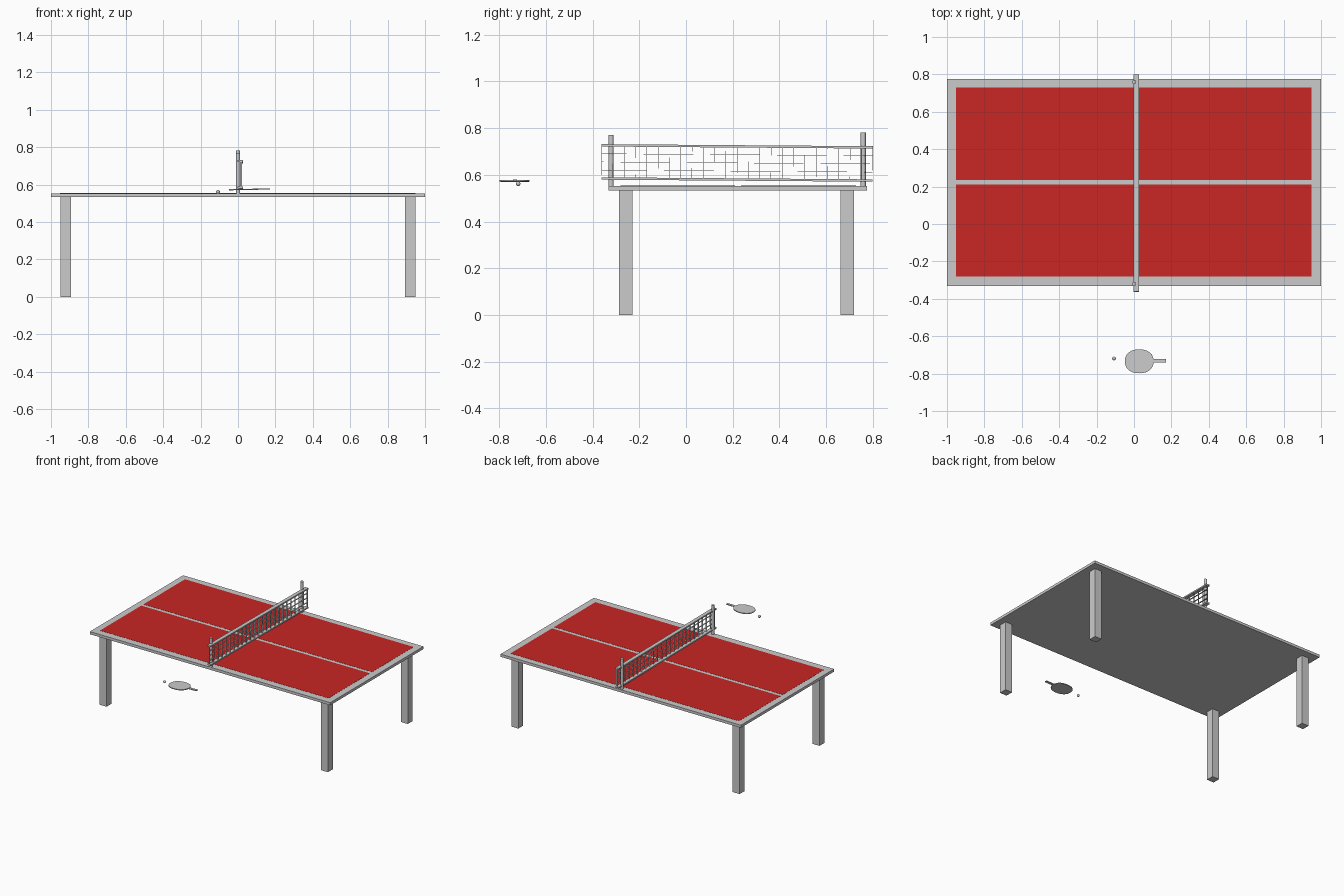
import bpy, bmesh, math
from mathutils import Matrix

if "Cube" in bpy.data.objects:
    bpy.data.objects.remove(bpy.data.objects["Cube"])

TABLE_Y = 0.222      # centre line of the table
TOP_Z = 0.553


def make(name, bm, mat=None):
    me = bpy.data.meshes.new(name)
    bm.to_mesh(me)
    bm.free()
    ob = bpy.data.objects.new(name, me)
    bpy.context.collection.objects.link(ob)
    if mat:
        me.materials.append(mat)
    return ob


def add_box(bm, x0, x1, y0, y1, z0, z1):
    m = Matrix.Translation(((x0 + x1) / 2, (y0 + y1) / 2, (z0 + z1) / 2))
    m = m @ Matrix.Diagonal((x1 - x0, y1 - y0, z1 - z0, 1))
    bmesh.ops.create_cube(bm, size=1, matrix=m)


def box(name, *dims, mat=None):
    bm = bmesh.new()
    add_box(bm, *dims)
    return make(name, bm, mat)


def smooth(ob):
    bpy.ops.object.select_all(action='DESELECT')
    ob.select_set(True)
    bpy.context.view_layer.objects.active = ob
    bpy.ops.object.shade_smooth_by_angle()


red = bpy.data.materials.new("red_paint")
red.diffuse_color = (0.58, 0.02, 0.018, 1)
red.use_nodes = True
red.node_tree.nodes["Principled BSDF"].inputs["Base Color"].default_value = red.diffuse_color

# Table top with two red playing halves
box("table_top", -1, 1, -0.332, 0.776, 0.533, TOP_Z)
box("red_panel_front", -0.952, 0.95, -0.28, 0.21, TOP_Z - 0.002, TOP_Z + 0.001, mat=red)
box("red_panel_back", -0.952, 0.95, 0.236, 0.729, TOP_Z - 0.002, TOP_Z + 0.001, mat=red)

# Legs
for sx, side in ((-1, "left"), (1, "right")):
    for y, end in ((-0.259, "front"), (0.69, "back")):
        x = sx * 0.921
        box(f"{end}_{side}_leg", x - 0.029, x + 0.029, y - 0.029, y + 0.029, 0, 0.535)

# Net posts
for name, y, top in (("front_post", -0.321, 0.77), ("back_post", 0.759, 0.782)):
    bm = bmesh.new()
    bmesh.ops.create_cone(bm, cap_ends=True, segments=16, radius1=0.011, radius2=0.011,
                          depth=top - 0.55,
                          matrix=Matrix.Translation((0.001, y, (top + 0.55) / 2)))
    smooth(make(name, bm))

# Net, built level about its own centre and then tilted slightly
NET_Y0, NET_Y1 = -0.581, 0.581
tilt = Matrix.Translation((0, 0.219, 0.651)) @ Matrix.Rotation(-0.0075, 4, 'X')
for name, z in (("net_top_band", 0.071), ("net_bottom_band", -0.071)):
    ob = box(name, -0.002, 0.026, NET_Y0, NET_Y1, z - 0.005, z + 0.005)
    ob.matrix_world = tilt

bm = bmesh.new()
t = 0.0008
for i in range(25):
    y = NET_Y0 + t + (NET_Y1 - NET_Y0 - 2 * t) * i / 24
    add_box(bm, 0.011, 0.021, y - t, y + t, -0.07, 0.07)
for z in (-0.035, 0.0, 0.035):
    add_box(bm, 0.011, 0.021, NET_Y0, NET_Y1, z - t, z + t)
make("net_mesh", bm).matrix_world = tilt

# Paddle: oval blade with a straight handle
paddle_tilt = Matrix.Translation((0.028, -0.734, 0.574)) @ Matrix.Rotation(-0.02, 4, 'Y')
bm = bmesh.new()
n, ring = 40, []
for i in range(n):
    a = 2 * math.pi * i / n
    c, s = math.cos(a), math.sin(a)
    ring.append(bm.verts.new((0.077 * math.copysign(abs(c) ** 0.9, c),
                              0.064 * math.copysign(abs(s) ** 0.9, s), -0.003)))
face = bm.faces.new(ring)
ext = bmesh.ops.extrude_face_region(bm, geom=[face])
bmesh.ops.translate(bm, vec=(0, 0, 0.006),
                    verts=[g for g in ext["geom"] if isinstance(g, bmesh.types.BMVert)])
bmesh.ops.recalc_face_normals(bm, faces=bm.faces)
blade = make("paddle_blade", bm)
blade.matrix_world = paddle_tilt
smooth(blade)
handle = box("paddle_handle", 0.07, 0.144, -0.007, 0.011, -0.003, 0.003)
handle.matrix_world = paddle_tilt

# Ball
bm = bmesh.new()
bmesh.ops.create_uvsphere(bm, u_segments=20, v_segments=12, radius=0.01,
                          matrix=Matrix.Translation((-0.107, -0.719, 0.562)))
smooth(make("ball", bm))
